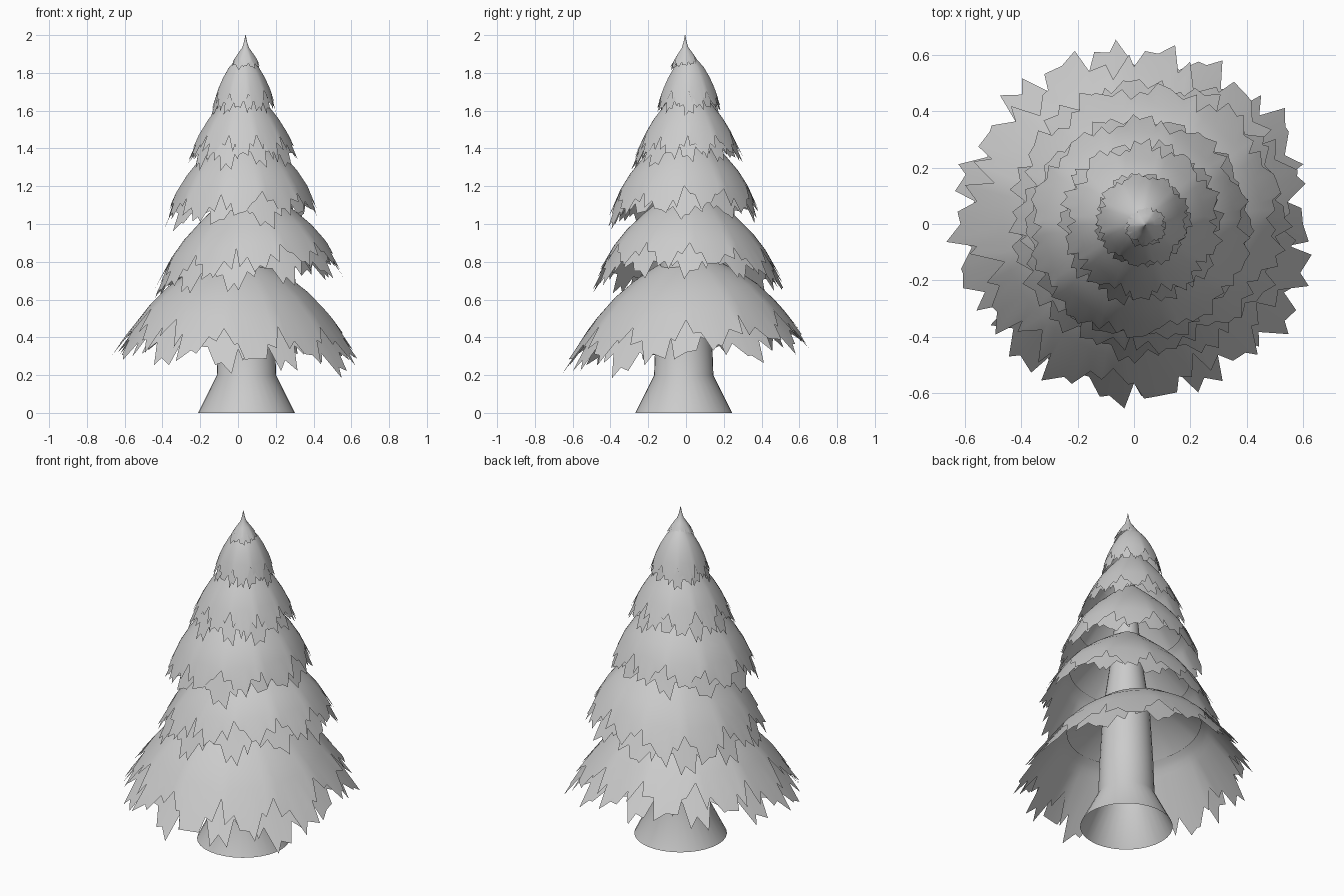
import bpy, bmesh, math, random
from mathutils import Vector

if "Cube" in bpy.data.objects:
    bpy.data.objects.remove(bpy.data.objects["Cube"])

random.seed(5)


def make_object(name, bm, angle):
    me = bpy.data.meshes.new(name)
    bm.normal_update()
    bm.to_mesh(me)
    bm.free()
    ob = bpy.data.objects.new(name, me)
    bpy.context.collection.objects.link(ob)
    bpy.ops.object.select_all(action='DESELECT')
    ob.select_set(True)
    bpy.context.view_layer.objects.active = ob
    bpy.ops.object.shade_smooth_by_angle(angle=math.radians(angle))
    return ob


def skin(bm, rings):
    # bridge closed rings of points, listed top to bottom
    vs = [[bm.verts.new(p) for p in ring] for ring in rings]
    n = len(vs[0])
    for up, low in zip(vs, vs[1:]):
        for i in range(n):
            j = (i + 1) % n
            bm.faces.new((up[i], low[i], low[j], up[j]))


def along(profile, t):
    # point on the profile, extended in a straight line past its end
    s = t * (len(profile) - 1)
    k = min(int(s), len(profile) - 2)
    f = s - k
    (r0, z0), (r1, z1) = profile[k], profile[k + 1]
    return r0 + (r1 - r0) * f, z0 + (z1 - z0) * f


def tier(name, profile, centre, tilt, clumps):
    per = 8
    n = clumps * per
    bm = bmesh.new()

    # outer shell and a longer under-skirt showing through its arches
    for start, inset, shift, low in ((0, 1, 0, 0), (0.6, 0.965, per // 2, 0.1)):
        lift = [random.uniform(-0.05, 0.05) for _ in range(clumps)]

        def place(i, t, facet):
            a = 2 * math.pi * i / n
            r, z = along(profile, t)
            local = (((i + shift) % per) / per - 0.5) * 2 * math.pi / clumps
            flat = math.cos(math.pi / clumps) / math.cos(local)
            r *= (1 + facet * (flat * 1.015 - 1)) * inset
            x, y = r * math.cos(a), r * math.sin(a)
            return Vector((x + centre[0], y + centre[1],
                           z + tilt[0] * x + tilt[1] * y))

        hem = []
        for i in range(n):
            j = (i + shift) % n
            arch = 1 - abs((j % per) / per - 0.5) * 2
            t = 0.84 + low + 0.26 * arch + lift[j // per]
            if i % 2:
                t += random.uniform(0.05, 0.19)
            hem.append(min(t, 1.36))
        rings = []
        for k in range(5):
            t = start + (0.78 - start) * k / 4
            rings.append([place(i, t, 0.3 * k / 4) for i in range(n)])
        rings.append([place(i + (random.uniform(-0.6, 0.6) if i % 2 else 0),
                            hem[i], 0.6) for i in range(n)])
        skin(bm, rings)
    return make_object(name, bm, 40)


# flared open trunk tapering up inside the foliage
trunk = [(0.04, 1.65), (0.06, 1.35), (0.095, 1.0), (0.13, 0.75),
         (0.15, 0.4), (0.157, 0.2), (0.257, 0.0)]
bm = bmesh.new()
skin(bm, [[Vector((0.045 + r * math.cos(2 * math.pi * i / 32),
                   -0.012 + r * math.sin(2 * math.pi * i / 32), z))
           for i in range(32)] for r, z in trunk])
make_object("trunk", bm, 40)

# foliage tiers: profile (radius, height), centre, tilt, clumps
tiers = [
    ("bottom_tier", [(0.10, 0.82), (0.24, 0.75), (0.42, 0.615), (0.565, 0.43)], (0, 0), (-0.04, 0.10), 11),
    ("second_tier", [(0.08, 1.18), (0.22, 1.07), (0.375, 0.92), (0.46, 0.78)], (0.05, 0.02), (0.12, -0.03), 11),
    ("third_tier", [(0.05, 1.52), (0.20, 1.38), (0.32, 1.235), (0.38, 1.11)], (0.02, -0.01), (0.05, 0.03), 10),
    ("fourth_tier", [(0.03, 1.75), (0.12, 1.64), (0.205, 1.53), (0.266, 1.41)], (0.025, 0.01), (0.04, 0.03), 10),
    ("fifth_tier", [(0.01, 1.90), (0.07, 1.845), (0.125, 1.75), (0.157, 1.66)], (0.03, 0.015), (0.02, 0.02), 9),
    ("tip", [(0.001, 2.0), (0.013, 1.94), (0.042, 1.90), (0.068, 1.86)], (0.04, -0.005), (0, 0.1), 6),
]
for spec in tiers:
    tier(*spec)
